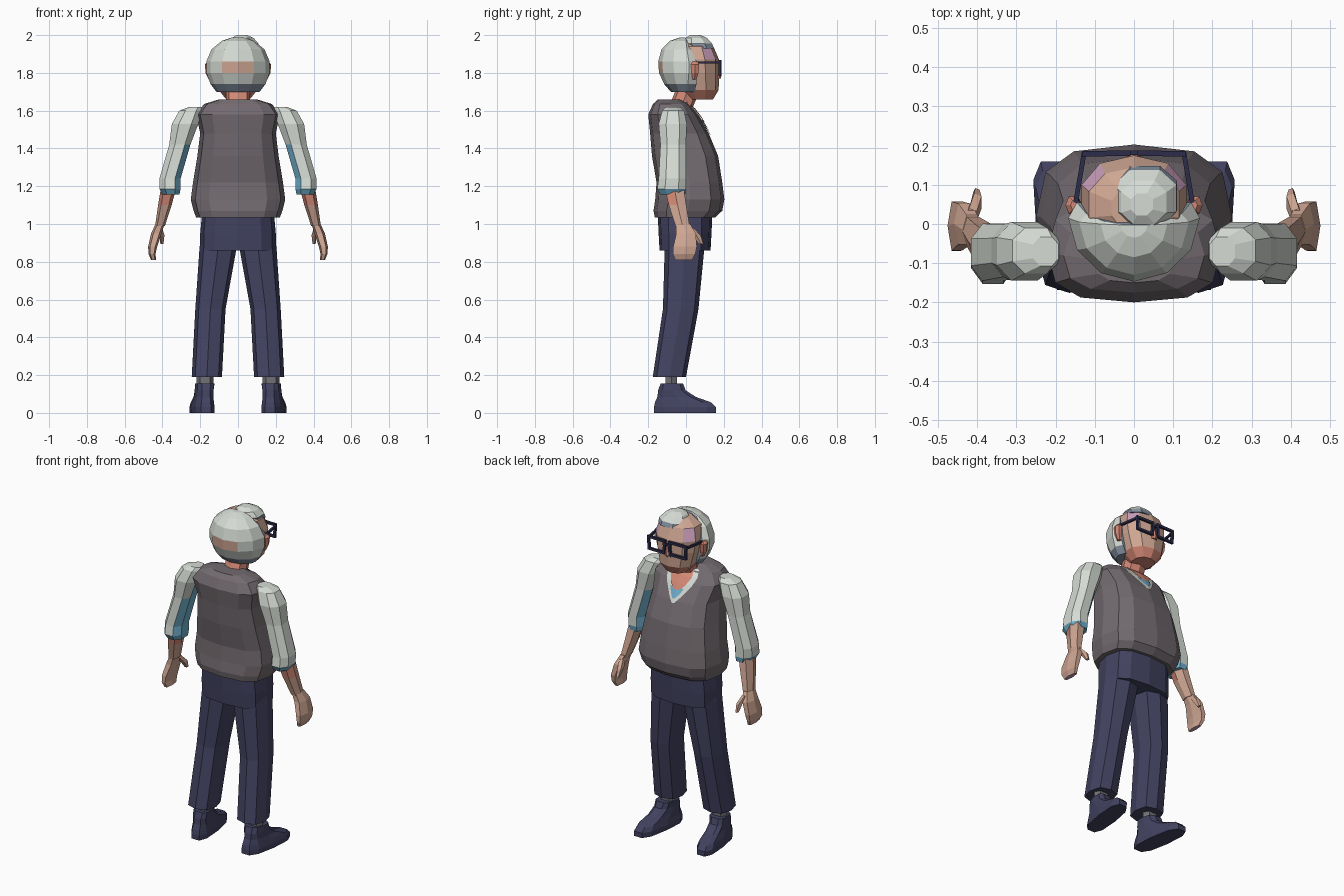
import bpy, bmesh, math
from mathutils import Vector


def mat(name, r, g, b):
    m = bpy.data.materials.new(name)
    m.diffuse_color = (r, g, b, 1)
    return m


SHIRT = mat("shirt white", 0.67, 0.71, 0.66)
BLUE = mat("shirt blue", 0.16, 0.42, 0.60)
VEST = mat("vest grey", 0.17, 0.145, 0.16)
NAVY = mat("navy cloth", 0.055, 0.055, 0.12)
DARK = mat("glasses navy", 0.025, 0.025, 0.07)
SKIN = mat("skin", 0.62, 0.38, 0.29)
RED = mat("warm skin", 0.66, 0.25, 0.18)
GREY = mat("hair grey", 0.24, 0.29, 0.36)
SOCK = mat("sock grey", 0.16, 0.16, 0.18)
PINK = mat("scalp pink", 0.62, 0.36, 0.52)


def finish(name, bm, mats, rule=None):
    bmesh.ops.recalc_face_normals(bm, faces=bm.faces[:])
    bm.normal_update()
    if rule:
        for f in bm.faces:
            f.material_index = rule(f.calc_center_median(), f.normal)
    me = bpy.data.meshes.new(name)
    bm.to_mesh(me)
    bm.free()
    for m in mats:
        me.materials.append(m)
    ob = bpy.data.objects.new(name, me)
    bpy.context.collection.objects.link(ob)
    return ob


def loft(name, rings, mats, n=8, power=0.8, side=1, phase=0.0, rule=None, tweak=None):
    """Stack of horizontal rings (z, cx, cy, rx, ry), rounded-box shaped."""
    bm = bmesh.new()
    rows = []
    for z, cx, cy, rx, ry in rings:
        row = []
        for i in range(n):
            a = 2 * math.pi * (i + phase) / n
            c, s = math.cos(a), math.sin(a)
            x = cx + rx * math.copysign(abs(c) ** power, c)
            y = cy + ry * math.copysign(abs(s) ** power, s)
            p = Vector((x, y, z))
            if tweak:
                p = tweak(p)
            row.append(bm.verts.new((p.x * side, p.y, p.z)))
        rows.append(row)
    for a, b in zip(rows, rows[1:]):
        for i in range(n):
            j = (i + 1) % n
            bm.faces.new((a[i], a[j], b[j], b[i]))
    bm.faces.new(rows[0])
    bm.faces.new(rows[-1])
    return finish(name, bm, mats, rule)


def bar(bm, a, b, w):
    """Square bar between two points."""
    a, b = Vector(a), Vector(b)
    d = b - a
    r = bmesh.ops.create_cube(bm, size=1)
    q = d.to_track_quat('Z', 'Y')
    for v in r["verts"]:
        v.co = (a + b) / 2 + q @ Vector((v.co.x * w, v.co.y * w, v.co.z * (d.length + w)))


# vest
vest = loft("vest", [(1.035, 0, -0.005, 0.222, 0.16), (1.07, 0, 0.01, 0.235, 0.182),
                     (1.13, 0, 0.02, 0.25, 0.183), (1.22, 0, 0.018, 0.238, 0.174),
                     (1.36, 0, -0.005, 0.215, 0.175), (1.48, 0, -0.035, 0.20, 0.155),
                     (1.58, 0, -0.07, 0.222, 0.13), (1.635, 0, -0.08, 0.18, 0.095),
                     (1.66, 0, -0.09, 0.10, 0.06)], [VEST], n=12, power=0.7)


# neckline: thin plates laid on the sloping front of the vest
def front_plate(name, rows, material, lift):
    bm = bmesh.new()
    grid = []
    for z, w in rows:
        line = []
        for x in (-w, -w / 2, 0, w / 2, w):
            hit, loc, nor, idx = vest.ray_cast((x, 1, z), (0, -1, 0))
            line.append(bm.verts.new((x, (loc.y if hit else 0) + lift, z)))
        grid.append(line)
    for a, b in zip(grid, grid[1:]):
        for i in range(4):
            bm.faces.new((a[i], a[i + 1], b[i + 1], b[i]))
    ob = finish(name, bm, [material])
    for p in ob.data.polygons:
        if p.normal.y < 0:
            p.flip()


bpy.context.view_layer.update()
front_plate("collar", [(1.645, 0.085), (1.61, 0.10), (1.57, 0.085), (1.50, 0.035), (1.47, 0.008)], SHIRT, 0.006)
front_plate("collar_inside", [(1.55, 0.045), (1.52, 0.03), (1.495, 0.008)], BLUE, 0.011)
front_plate("throat", [(1.645, 0.06), (1.61, 0.07), (1.57, 0.05), (1.54, 0.02)], RED, 0.014)

# hips
loft("trouser_hips", [(0.86, 0, -0.005, 0.20, 0.135), (0.95, 0, -0.005, 0.20, 0.14),
                      (1.06, 0, -0.005, 0.19, 0.145)], [NAVY], n=12, power=0.7)

for s, tag in ((1, "right"), (-1, "left")):
    # legs and feet
    loft(tag + "_trouser_leg", [(0.19, 0.165, -0.088, 0.08, 0.088), (0.55, 0.146, -0.028, 0.08, 0.094),
                                (0.87, 0.106, -0.008, 0.098, 0.105), (1.0, 0.10, -0.008, 0.09, 0.11)],
         [NAVY], n=8, power=0.75, side=s)
    loft(tag + "_sock", [(0.14, 0.175, -0.078, 0.045, 0.035), (0.22, 0.175, -0.078, 0.045, 0.035)],
         [SOCK], n=6, side=s)

    def toe_out(p):
        p.x += 0.13 * (p.y + 0.03)
        return p
    loft(tag + "_shoe", [(0, 0.187, -0.005, 0.058, 0.17), (0.03, 0.187, -0.005, 0.06, 0.17),
                         (0.055, 0.187, -0.015, 0.055, 0.155), (0.085, 0.185, -0.05, 0.05, 0.105),
                         (0.12, 0.185, -0.075, 0.05, 0.075), (0.155, 0.182, -0.075, 0.052, 0.062)],
         [NAVY], n=10, power=0.7, side=s, tweak=toe_out)

    # sleeve, blue inside and under the rolled cuff
    loft(tag + "_sleeve", [(1.155, 0.355, -0.07, 0.048, 0.07), (1.185, 0.36, -0.076, 0.06, 0.082),
                           (1.24, 0.36, -0.072, 0.06, 0.078), (1.42, 0.308, -0.068, 0.06, 0.072),
                           (1.53, 0.28, -0.07, 0.075, 0.08), (1.60, 0.25, -0.068, 0.065, 0.062),
                           (1.62, 0.225, -0.07, 0.035, 0.04)],
         [SHIRT, BLUE], n=8, power=0.85, side=s, phase=0.5,
         rule=lambda c, n, s=s: 1 if (n.x * s < -0.75 and c.z < 1.56) or c.z < 1.175 else 0)

    # forearm, hand and thumb
    loft(tag + "_forearm", [(1.18, 0.37, -0.06, 0.04, 0.056), (1.10, 0.387, -0.045, 0.036, 0.052),
                            (0.99, 0.413, -0.018, 0.026, 0.042)], [SKIN, RED], n=6, side=s,
         rule=lambda c, n: 1 if c.z > 1.1 and n.y < -0.3 else 0)
    loft(tag + "_hand", [(1.0, 0.413, -0.015, 0.024, 0.042), (0.95, 0.432, 0.0, 0.028, 0.058),
                         (0.88, 0.452, -0.005, 0.024, 0.07), (0.84, 0.455, -0.01, 0.018, 0.066),
                         (0.81, 0.447, -0.012, 0.014, 0.05)], [SKIN, PINK], n=6, side=s,
         rule=lambda c, n: 1 if c.z < 0.815 else 0)
    loft(tag + "_thumb", [(0.98, 0.415, 0.02, 0.016, 0.02), (0.94, 0.402, 0.055, 0.015, 0.024),
                          (0.895, 0.402, 0.08, 0.009, 0.012)], [SKIN], n=5, side=s)

    # ear
    loft(tag + "_ear", [(1.765, 0.143, 0.045, 0.012, 0.012), (1.80, 0.152, 0.048, 0.02, 0.02),
                        (1.845, 0.155, 0.048, 0.02, 0.025), (1.86, 0.15, 0.048, 0.012, 0.014)],
         [RED], n=6, side=s)

# neck and face
loft("neck", [(1.58, 0, -0.045, 0.068, 0.065), (1.66, 0, -0.01, 0.064, 0.064),
              (1.75, 0, 0.025, 0.064, 0.064)], [RED], n=8)
loft("face", [(1.66, 0, 0.075, 0.065, 0.068), (1.71, 0, 0.07, 0.108, 0.103),
              (1.80, 0, 0.065, 0.132, 0.11), (1.87, 0, 0.06, 0.14, 0.115),
              (1.94, 0, 0.05, 0.12, 0.095), (1.975, 0, 0.04, 0.06, 0.055)],
     [SKIN, RED, PINK], n=10, power=0.9, phase=0.5,
     rule=lambda c, n: 1 if c.z < 1.7 else (2 if c.z > 1.9 and abs(n.x) > 0.45 and n.y > 0 else 0))
loft("nose", [(1.77, 0, 0.168, 0.02, 0.016), (1.785, 0, 0.172, 0.02, 0.016),
              (1.84, 0, 0.167, 0.01, 0.01)], [RED], n=5, phase=0.25)


# hair round the back of the head, with a flat front edge
def trim_front(p):
    p.y = min(p.y, 0.055 - 0.45 * max(0, p.z - 1.86))
    return p


def hair_rule(c, n):
    if n.y > 0.8 or c.z < 1.765:
        return 1
    return 2 if 1.8 < c.z < 1.86 and abs(c.x) < 0.11 and c.y < 0 else 0


loft("back_hair", [(1.70, 0, 0.005, 0.115, 0.085), (1.74, 0, 0.01, 0.145, 0.125), (1.80, 0, 0.015, 0.168, 0.158),
                   (1.86, 0, 0.015, 0.168, 0.162), (1.925, 0, 0.005, 0.14, 0.135),
                   (1.97, 0, 0.0, 0.085, 0.085), (1.987, 0, 0.0, 0.035, 0.035)],
     [SHIRT, GREY, SKIN], n=12, power=1, rule=hair_rule, tweak=trim_front)
# combed-over tuft with a grey rim
loft("front_hair", [(1.93, 0.028, 0.075, 0.088, 0.078), (1.955, 0.028, 0.065, 0.086, 0.078),
                    (1.985, 0.025, 0.055, 0.062, 0.06), (2.0, 0.02, 0.05, 0.03, 0.03)],
     [SHIRT, GREY], n=8, power=0.85, phase=0.5,
     rule=lambda c, n: 1 if c.z < 1.95 else 0)

# glasses
bm = bmesh.new()
for s in (1, -1):
    corners = [(s * 0.02, 0.181, 1.79), (s * 0.122, 0.179, 1.79),
               (s * 0.126, 0.179, 1.862), (s * 0.016, 0.181, 1.862)]
    for a, b in zip(corners, corners[1:] + corners[:1]):
        bar(bm, a, b, 0.014)
    bar(bm, (s * 0.128, 0.178, 1.855), (s * 0.148, 0.06, 1.855), 0.012)
bar(bm, (-0.02, 0.182, 1.845), (0.02, 0.182, 1.845), 0.012)
finish("glasses", bm, [DARK])
